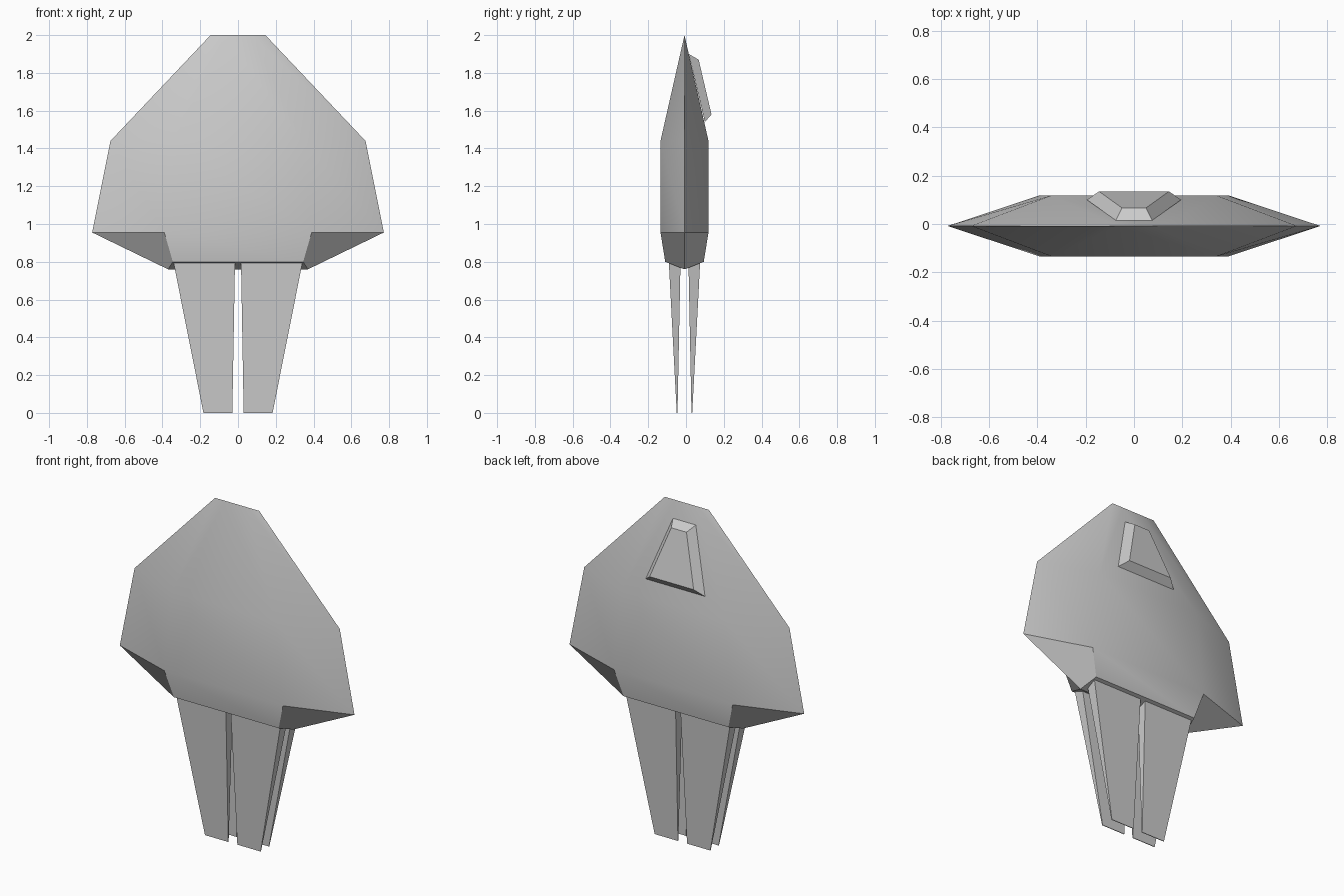
import bpy, bmesh

if "Cube" in bpy.data.objects:
    bpy.data.objects.remove(bpy.data.objects["Cube"])

RIDGE_Y = -0.008


def finish(name, bm, smooth=False):
    bmesh.ops.remove_doubles(bm, verts=bm.verts, dist=0.0005)
    bmesh.ops.recalc_face_normals(bm, faces=bm.faces)
    mesh = bpy.data.meshes.new(name)
    bm.to_mesh(mesh)
    bm.free()
    ob = bpy.data.objects.new(name, mesh)
    bpy.context.collection.objects.link(ob)
    if smooth:
        bpy.ops.object.select_all(action='DESELECT')
        ob.select_set(True)
        bpy.context.view_layer.objects.active = ob
        bpy.ops.object.shade_smooth_by_angle(angle=0.5)
    return ob


def loft(bm, rings):
    """Bridge successive closed rings of equal vertex count."""
    rows = [[bm.verts.new(p) for p in ring] for ring in rings]
    n = len(rows[0])
    for a, b in zip(rows, rows[1:]):
        for i in range(n):
            j = (i + 1) % n
            bm.faces.new((a[i], a[j], b[j], b[i]))
    return rows


# hull: six-sided sections, (edge x, edge z, flat x, flat z, half depth)
sections = [
    (0.145, 2.00, 0.07, 2.00, 0.0),
    (0.675, 1.44, 0.34, 1.44, 0.127),
    (0.772, 0.955, 0.39, 0.955, 0.127),
    (0.37, 0.76, 0.345, 0.80, 0.102),
]
bm = bmesh.new()
rings = []
for ex, ez, fx, fz, d in sections:
    f, b = RIDGE_Y - d, RIDGE_Y + d
    rings.append([(-ex, RIDGE_Y, ez), (-fx, f, fz), (fx, f, fz),
                  (ex, RIDGE_Y, ez), (fx, b, fz), (-fx, b, fz)])
base = loft(bm, rings)[-1]
# keel-shaped underside
bm.faces.new(base[0:4])
bm.faces.new((base[3], base[4], base[5], base[0]))
finish("hull", bm, smooth=True)

# cockpit: bevelled trapezoid block on the back face
bm = bmesh.new()
cockpit = loft(bm, [
    [(-0.195, 0.10, 1.54), (0.195, 0.10, 1.54), (0.075, 0.015, 1.90), (-0.075, 0.015, 1.90)],
    [(-0.145, 0.135, 1.58), (0.145, 0.135, 1.58), (0.05, 0.067, 1.87), (-0.05, 0.067, 1.87)],
])
for ring in cockpit:
    bm.faces.new(ring)
finish("cockpit", bm)

# four tapering fins, thick at the hull and thin at the tip
for yname, s in (("front", -1), ("back", 1)):
    for xname, m in (("left", -1), ("right", 1)):
        bm = bmesh.new()
        rings = []
        for z, x0, x1, near, far in ((0.80, 0.016, 0.342, 0.021, 0.083),
                                     (0.0, 0.03, 0.183, 0.037, 0.041)):
            y0, y1 = RIDGE_Y + s * near, RIDGE_Y + s * far
            rings.append([(m * x0, y0, z), (m * x1, y0, z), (m * x1, y1, z), (m * x0, y1, z)])
        for ring in loft(bm, rings):
            bm.faces.new(ring)
        finish(f"{yname}_{xname}_fin", bm)
